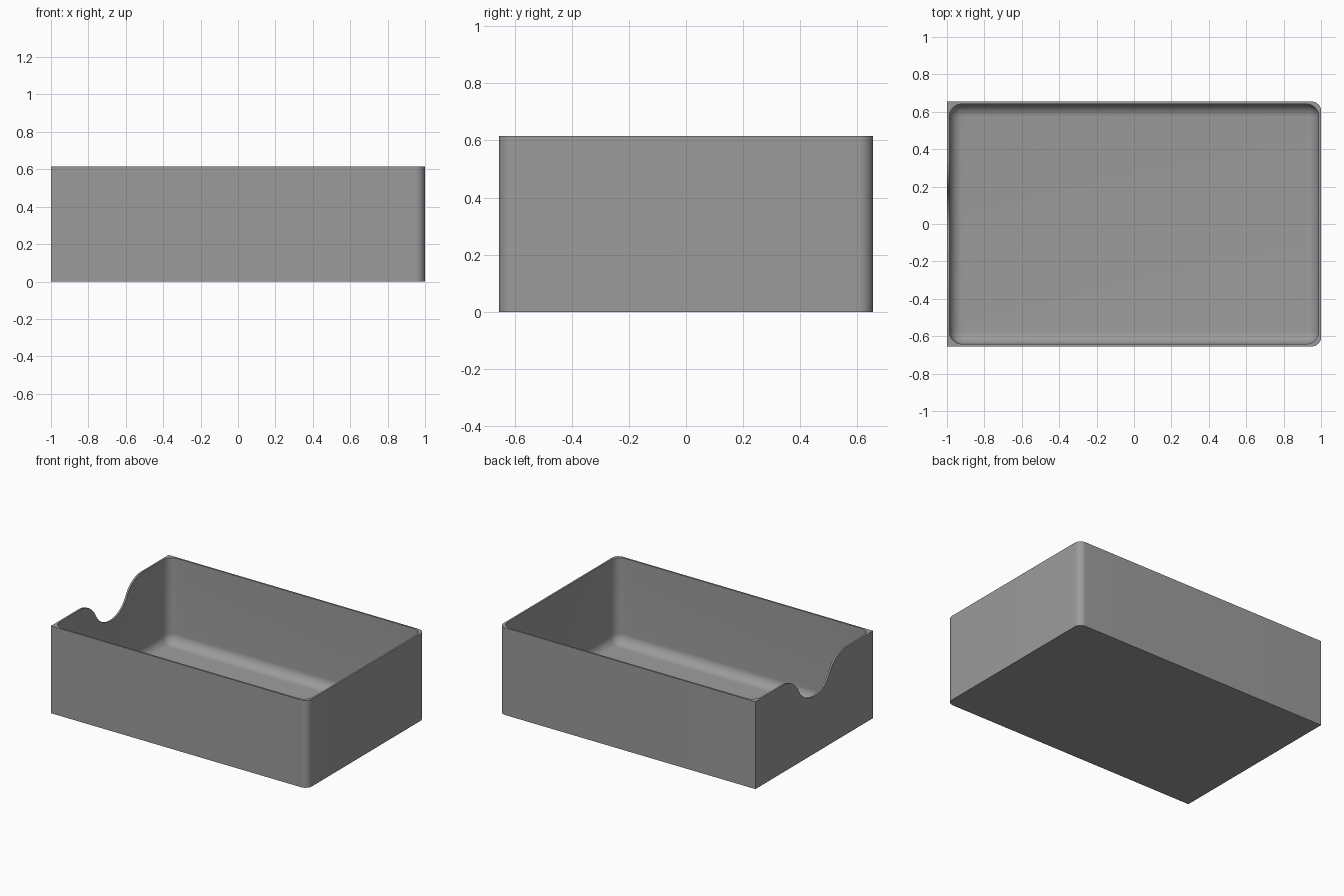
import bpy, bmesh, math

if "Cube" in bpy.data.objects:
    bpy.data.objects.remove(bpy.data.objects["Cube"])

W, D, H = 1.0, 0.655, 0.615      # half width, half depth, height
WALL = 0.0125                    # wall and floor thickness

grey = bpy.data.materials.new("grey plastic")
grey.diffuse_color = (0.33, 0.33, 0.33, 1)
grey.use_nodes = True
grey.node_tree.nodes["Principled BSDF"].inputs["Base Color"].default_value = grey.diffuse_color


def make_object(name, bm):
    bmesh.ops.recalc_face_normals(bm, faces=bm.faces)
    mesh = bpy.data.meshes.new(name)
    bm.to_mesh(mesh)
    bm.free()
    mesh.materials.append(grey)
    obj = bpy.data.objects.new(name, mesh)
    bpy.context.collection.objects.link(obj)
    return obj


def rounded_block(name, x, y, z0, z1, radius, segments, pick):
    """Box with the edges chosen by pick(a, b) rounded off."""
    bm = bmesh.new()
    bmesh.ops.create_cube(bm, size=2)
    for v in bm.verts:
        v.co = (v.co.x * x, v.co.y * y, z1 if v.co.z > 0 else z0)
    edges = [e for e in bm.edges if pick(e.verts[0].co, e.verts[1].co)]
    bmesh.ops.bevel(bm, geom=edges, offset=radius, segments=segments,
                    profile=0.5, affect='EDGES')
    return make_object(name, bm)


# Outer shell: only the two right-hand vertical corners are rounded
tray = rounded_block("tray", W, D, 0, H, 0.05, 10,
                     lambda a, b: a.x > 0 and b.x > 0 and abs(a.z - b.z) > 0.1)

# Cavity: rounded corners and a filleted floor, open above
cavity = rounded_block("cavity_cutter", W - WALL, D - WALL, WALL, 1.0, 0.07, 10,
                       lambda a, b: min(a.z, b.z) < 0.1)

# Finger notch in the left wall: a bottom arc flowing into two rim arcs
half, deep = 0.35, 0.21
r = (half ** 2 + deep ** 2) / (4 * deep)
sweep = math.asin(half / (2 * r))
N = 14
right_side = [(r * math.sin(sweep * i / N), H - deep + r - r * math.cos(sweep * i / N))
              for i in range(N + 1)]
right_side += [(half - r * math.sin(sweep * i / N), H - r + r * math.cos(sweep * i / N))
               for i in range(N - 1, -1, -1)]
right_side.append((half, H + 0.1))
outline = [(-y, z) for y, z in reversed(right_side[1:])] + right_side
bm = bmesh.new()
face = bm.faces.new([bm.verts.new((-1.1, y, z)) for y, z in outline])
ext = bmesh.ops.extrude_face_region(bm, geom=[face])
bmesh.ops.translate(bm, vec=(0.25, 0, 0),
                    verts=[g for g in ext["geom"] if isinstance(g, bmesh.types.BMVert)])
notch = make_object("notch_cutter", bm)

# Cut the cavity and the notch out of the tray
bpy.context.view_layer.objects.active = tray
for cutter in (cavity, notch):
    cutter.hide_render = True
    mod = tray.modifiers.new(cutter.name, 'BOOLEAN')
    mod.operation = 'DIFFERENCE'
    mod.solver = 'EXACT'
    mod.object = cutter
    bpy.ops.object.modifier_apply(modifier=mod.name)
    bpy.data.objects.remove(cutter)

# Smooth the fillets, keep the rim and outer edges sharp
bpy.ops.object.select_all(action='DESELECT')
tray.select_set(True)
bpy.ops.object.shade_smooth_by_angle(angle=math.radians(30))
